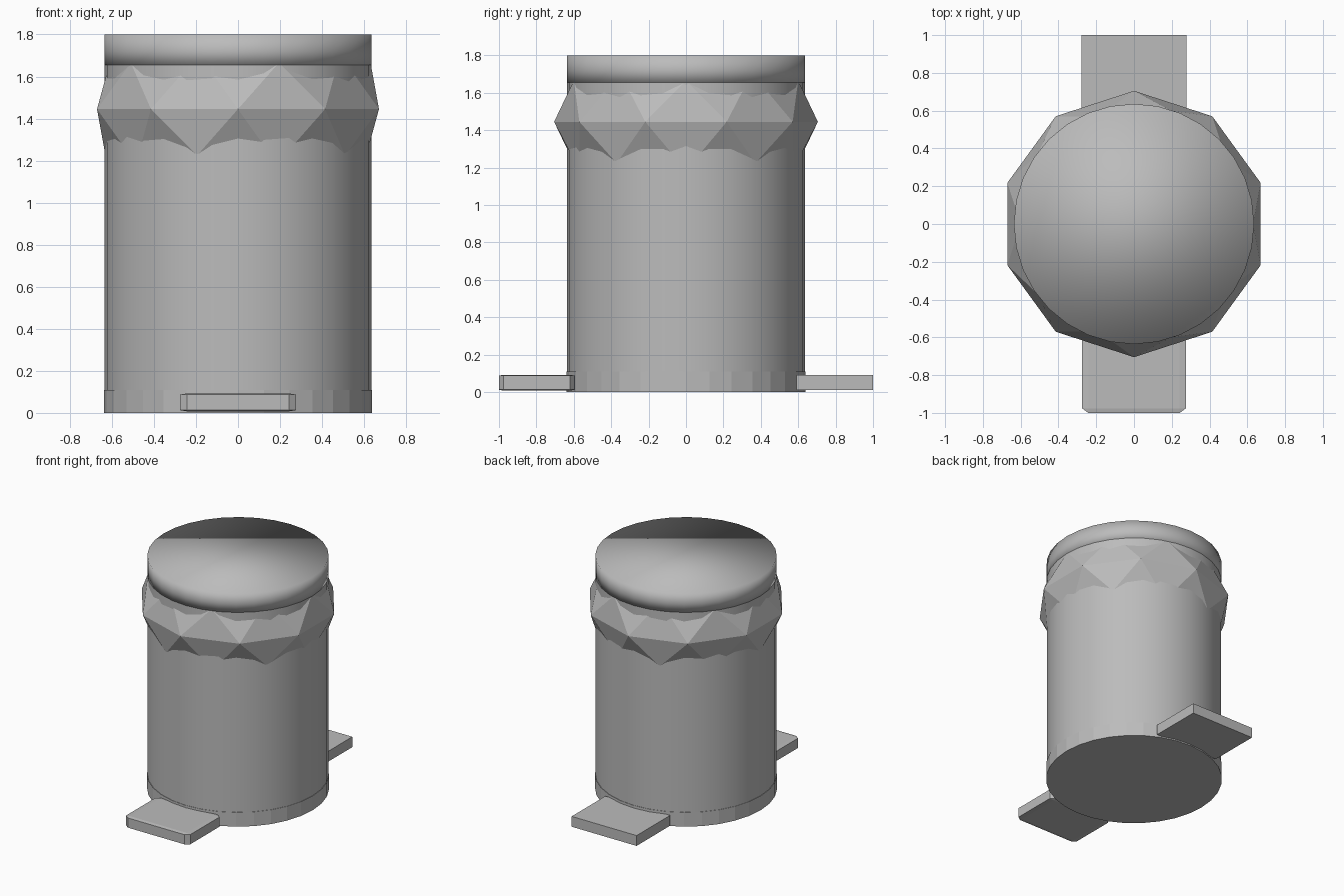
import bpy, bmesh, math
from mathutils import Matrix

if "Cube" in bpy.data.objects:
    bpy.data.objects.remove(bpy.data.objects["Cube"])

grey = bpy.data.materials.new("mid_grey")
grey.diffuse_color = (0.5, 0.5, 0.5, 1)
grey.use_nodes = True
grey.node_tree.nodes["Principled BSDF"].inputs["Base Color"].default_value = grey.diffuse_color


def add_object(name, bm, smooth=False):
    bmesh.ops.recalc_face_normals(bm, faces=bm.faces)
    mesh = bpy.data.meshes.new(name)
    for f in bm.faces:
        f.smooth = smooth
    bm.to_mesh(mesh)
    bm.free()
    mesh.materials.append(grey)
    ob = bpy.data.objects.new(name, mesh)
    bpy.context.collection.objects.link(ob)
    return ob


def drum(name, radius, heights, smooth, sides=32):
    """Closed drum with a ring of vertices at each height."""
    bm = bmesh.new()
    rings = []
    for z in heights:
        rings.append([bm.verts.new((radius * math.cos(2 * math.pi * i / sides),
                                    radius * math.sin(2 * math.pi * i / sides), z))
                      for i in range(sides)])
    for a, b in zip(rings, rings[1:]):
        for i in range(sides):
            j = (i + 1) % sides
            bm.faces.new((a[i], a[j], b[j], b[i]))
    bm.faces.new(rings[0][::-1])
    bm.faces.new(rings[-1])
    return add_object(name, bm, smooth)


def slab(name, centre, size, bevel=0):
    """Box whose bevel is stretched together with its size."""
    bm = bmesh.new()
    bmesh.ops.create_cube(bm, size=1)
    if bevel:
        bmesh.ops.bevel(bm, geom=bm.edges[:], offset=bevel, segments=1,
                        affect='EDGES', profile=0.5)
    bmesh.ops.transform(bm, verts=bm.verts,
                        matrix=Matrix.Translation(centre) @ Matrix.Diagonal((*size, 1)))
    return add_object(name, bm)


# Base ring, body and lid
drum("base", 0.638, (0, 0.11), False)
body = drum("body", 0.635, (0.005, 1.70), True)
drum("lid", 0.636, (1.655, 1.72, 1.80), True)

# Keep the body rim sharp
bpy.context.view_layer.objects.active = body
body.select_set(True)
bpy.ops.object.shade_smooth_by_angle(angle=math.radians(30))
body.select_set(False)

# Folded bag collar: squashed faceted ball, lower points at 36 + 72k degrees
bm = bmesh.new()
bmesh.ops.create_icosphere(bm, subdivisions=2, radius=0.705)
low = next(v for v in bm.verts
           if abs(v.co.z + 0.447 * 0.705) < 0.01 and v.co.xy.length > 0.62)
turn = math.radians(36) - math.atan2(low.co.y, low.co.x)
bmesh.ops.transform(bm, verts=bm.verts,
                    matrix=Matrix.Translation((0, 0, 1.445))
                    @ Matrix.Rotation(turn, 4, 'Z') @ Matrix.Diagonal((1, 1, 0.7, 1)))
# Trim the ball to the band around the body
for z, up in ((1.69, 1), (1.20, -1)):
    bmesh.ops.bisect_plane(bm, geom=bm.verts[:] + bm.edges[:] + bm.faces[:],
                           plane_co=(0, 0, z), plane_no=(0, 0, up), clear_outer=True)
add_object("bag_collar", bm)

# Foot pedal and rear hinge plate
slab("front_pedal", (0, -0.7975, 0.05), (0.55, 0.405, 0.085), 0.06)
slab("rear_plate", (0, 0.795, 0.05), (0.555, 0.41, 0.08))
